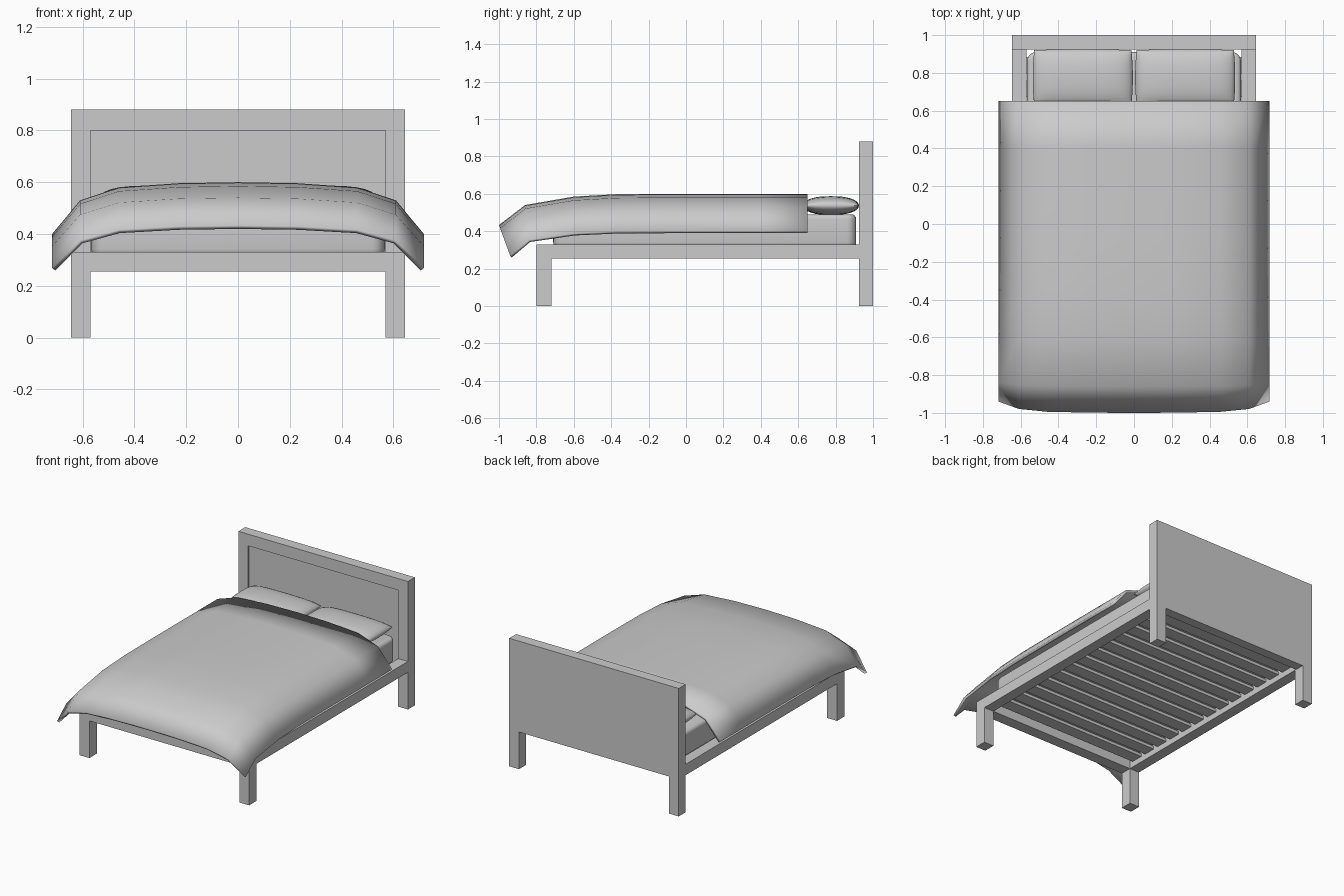
import bpy, bmesh, math

if "Cube" in bpy.data.objects:
    bpy.data.objects.remove(bpy.data.objects["Cube"])


def finish(name, bm, smooth=None):
    bmesh.ops.recalc_face_normals(bm, faces=bm.faces)
    me = bpy.data.meshes.new(name)
    bm.to_mesh(me)
    bm.free()
    ob = bpy.data.objects.new(name, me)
    bpy.context.collection.objects.link(ob)
    if smooth:
        bpy.context.view_layer.objects.active = ob
        ob.select_set(True)
        bpy.ops.object.shade_smooth_by_angle(angle=math.radians(smooth))
        ob.select_set(False)
    return ob


def box(name, x, y, z, bevel=0):
    bm = bmesh.new()
    bmesh.ops.create_cube(bm, size=1)
    for v in bm.verts:
        v.co = [a[0] + (c + 0.5) * (a[1] - a[0]) for a, c in zip((x, y, z), v.co)]
    if bevel:
        # round the upright corners first, then all outer edges
        up = [e for e in bm.edges if abs(e.verts[0].co.z - e.verts[1].co.z) > 0.01]
        bmesh.ops.bevel(bm, geom=up, offset=bevel * 2, segments=5, profile=0.5, affect='EDGES')
        rim = [e for e in bm.edges if abs(e.verts[0].co.z - e.verts[1].co.z) < 0.001]
        bmesh.ops.bevel(bm, geom=rim, offset=bevel, segments=4, profile=0.5, affect='EDGES')
    return finish(name, bm, 40 if bevel else None)


def grid(bm, xs, ys, func):
    rows = [[bm.verts.new(func(x, y)) for x in xs] for y in ys]
    for a, b in zip(rows, rows[1:]):
        for i in range(len(xs) - 1):
            bm.faces.new((a[i], a[i + 1], b[i + 1], b[i]))


IN, OUT = 0.57, 0.645   # inner and outer half width of the frame

# Legs, posts and side rails
for s, side in ((-1, "left"), (1, "right")):
    x = sorted((s * IN, s * OUT))
    box("front_leg_" + side, x, (-0.8, -0.72), (0, 0.33))
    box("headboard_post_" + side, x, (0.925, 1.0), (0, 0.88))
    box("side_rail_" + side, x, (-0.72, 0.925), (0.255, 0.33))

# Foot rail and headboard with a shallow recessed panel
box("foot_rail", (-IN, IN), (-0.8, -0.72), (0.255, 0.33))
box("headboard_top", (-IN, IN), (0.925, 1.0), (0.8, 0.88))
box("headboard_panel", (-IN, IN), (0.933, 1.0), (0.255, 0.8))

# Slats
N = 13
for i in range(N):
    y = -0.65 + i * 1.49 / (N - 1)
    box(f"slat_{i + 1}", (-IN, IN), (y - 0.043, y + 0.043), (0.295, 0.315))

# Mattress
box("mattress", (-0.567, 0.567), (-0.71, 0.91), (0.315, 0.49), 0.025)

# Pillows: two domed sheets welded along the seam
for s, side in ((-1, "left"), (1, "right")):
    bm = bmesh.new()
    t = [math.sin(math.pi / 2 * (i / 8 - 1)) for i in range(17)]
    for up in (-1, 1):
        def dome(u, v):
            h = max(0, (1 - u ** 4) * (1 - abs(v) ** 2.5)) ** 0.5
            px = 0.265 * u * (1 - 0.03 * v * v)
            py = 0.15 * v * (1 - 0.03 * u * u)
            return (s * 0.271 + px, 0.775 + py, 0.537 + up * 0.05 * h)
        grid(bm, t, t, dome)
    bmesh.ops.remove_doubles(bm, verts=bm.verts, dist=0.0002)
    finish("pillow_" + side, bm, 60)

# Duvet: coarse sheet that droops at the sides and the foot
drop_x = {0: 0, 0.23: 0.004, 0.46: 0.02, 0.61: 0.07, 0.718: 0.2}
drop_y = {0.65: 0, 0.4: 0, 0.15: 0, -0.1: 0, -0.37: 0.002, -0.6: 0.015,
          -0.86: 0.06, -1.0: 0.167}
xs = sorted({s * x for x in drop_x for s in (-1, 1)})


def drape(x, y):
    f, g = drop_x[abs(x)], drop_y[y]
    return (x, y + 1.8 * f * g, 0.6 - f - g + 1.06 * f * g)


bm = bmesh.new()
grid(bm, xs, sorted(drop_y), drape)
duvet = finish("duvet", bm, 60)
if duvet.data.polygons[0].normal.z < 0:
    duvet.data.flip_normals()
thick = duvet.modifiers.new("thickness", 'SOLIDIFY')
thick.thickness = 0.017
thick.offset = -1
